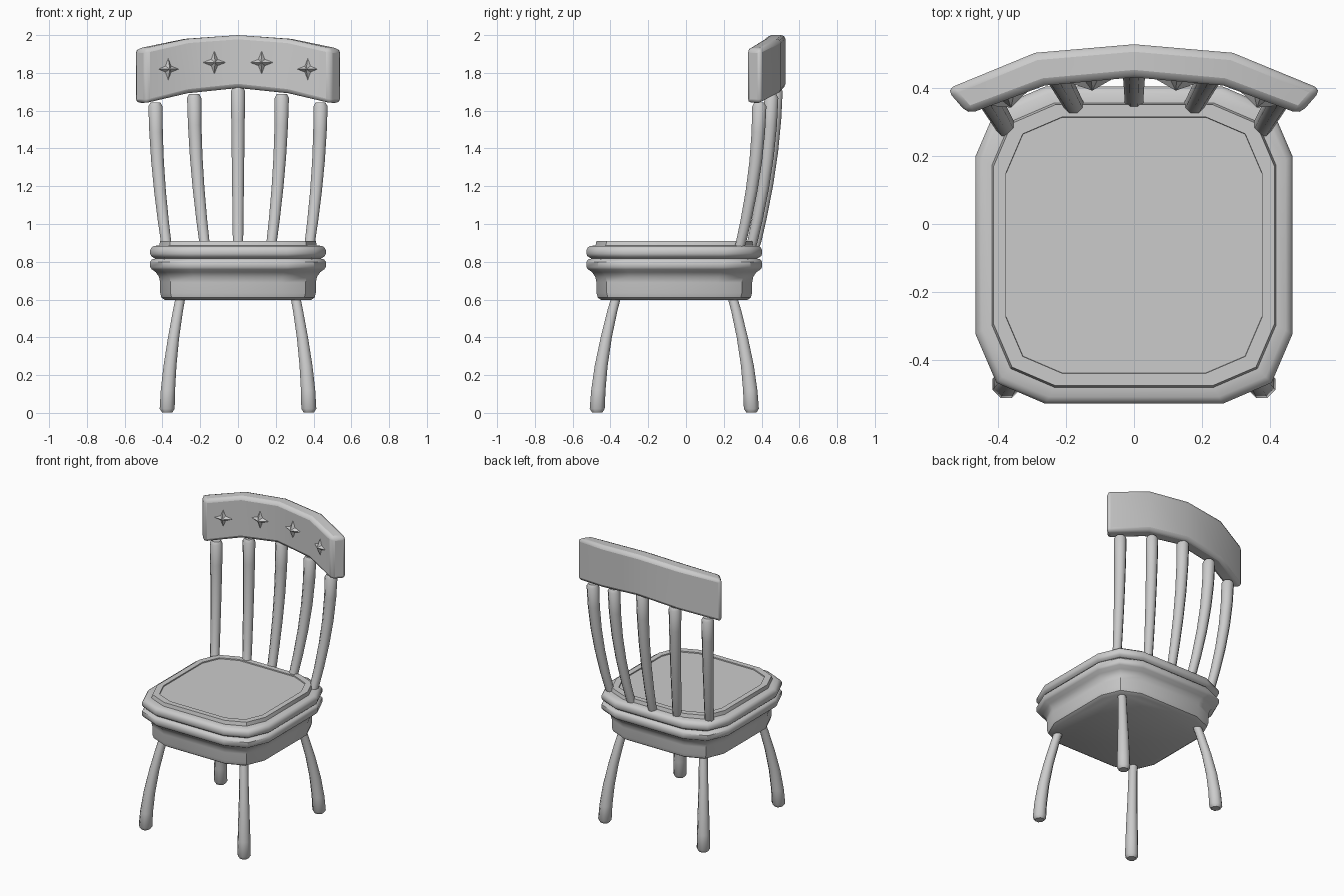
import bpy, bmesh, math
from mathutils import Vector, Matrix

if "Cube" in bpy.data.objects:
    bpy.data.objects.remove(bpy.data.objects["Cube"])


def finish(bm, name, angle=None):
    bmesh.ops.recalc_face_normals(bm, faces=bm.faces)
    mesh = bpy.data.meshes.new(name)
    bm.to_mesh(mesh)
    bm.free()
    ob = bpy.data.objects.new(name, mesh)
    bpy.context.collection.objects.link(ob)
    if angle:
        bpy.ops.object.select_all(action='DESELECT')
        bpy.context.view_layer.objects.active = ob
        ob.select_set(True)
        bpy.ops.object.shade_smooth_by_angle(angle=math.radians(angle))
    return ob


def loft(name, rings, angle):
    """Skin a list of equal-length point rings and cap both ends."""
    bm = bmesh.new()
    loops = [[bm.verts.new(p) for p in ring] for ring in rings]
    n = len(loops[0])
    for a, b in zip(loops, loops[1:]):
        for i in range(n):
            j = (i + 1) % n
            bm.faces.new((a[i], a[j], b[j], b[i]))
    bm.faces.new(loops[0])
    bm.faces.new(loops[-1])
    return finish(bm, name, angle)


def rod(name, stations, sides=8):
    """Bent round rod from (x, y, z, radius) stations."""
    rings = []
    for x, y, z, r in stations:
        rings.append([(x + r * math.cos(t), y + r * math.sin(t), z)
                      for t in (math.tau * (i + 0.5) / sides for i in range(sides))])
    return loft(name, rings, 50)


# Seat: chamfered square outline swept through a moulded profile
SEAT_Y = -0.062
corner = [(1, 0.56), (0.868, 0.868), (0.56, 1)]
outline = []
for k in range(4):
    rot = Matrix.Rotation(k * math.pi / 2, 2)
    outline += [rot @ Vector(p) for p in corner]


def seat_part(name, profile):
    return loft(name, [[(p.x * s, p.y * s + SEAT_Y, z) for p in outline]
                       for s, z in profile], 40)


seat_part("seat_base", [(0.385, 0.597), (0.405, 0.61), (0.412, 0.635), (0.412, 0.69),
                        (0.418, 0.72), (0.435, 0.745), (0.457, 0.76), (0.465, 0.772),
                        (0.465, 0.80), (0.455, 0.813), (0.43, 0.818)])
seat_part("seat_top", [(0.43, 0.814), (0.445, 0.82), (0.46, 0.83), (0.465, 0.842),
                       (0.465, 0.862), (0.458, 0.876), (0.445, 0.884), (0.417, 0.886),
                       (0.412, 0.91), (0.376, 0.91), (0.375, 0.903)])

# Legs, splayed outwards and thicker at the foot
for sx, side in ((-1, "left"), (1, "right")):
    for sy, end in ((-1, "front"), (1, "back")):
        path = [(0.375, 0.408, 0.003, 0.03), (0.375, 0.408, 0.022, 0.043),
                (0.371, 0.402, 0.12, 0.041), (0.36, 0.387, 0.25, 0.037),
                (0.341, 0.36, 0.40, 0.032), (0.318, 0.328, 0.54, 0.029),
                (0.301, 0.303, 0.63, 0.028)]
        rod(f"{end}_{side}_leg",
            [(sx * x, SEAT_Y + sy * y, z, r) for x, y, z, r in path])

# Back spindles: foot (x, y) and head (x, y, z)
spindles = [((0.375, 0.282), (0.437, 0.388, 1.642)),
            ((0.173, 0.342), (0.232, 0.451, 1.688)),
            ((0.0, 0.362), (0.0, 0.474, 1.725))]
bend = [(0, -0.05), (0.05, 0.08), (0.2, 0.33), (0.4, 0.61), (0.6, 0.82),
        (0.8, 0.95), (0.975, 1.0), (1, 1.0)]
for foot, head in spindles:
    for sx in ((-1, 1) if head[0] else (1,)):
        path = []
        for t, f in bend:
            z = 0.86 + t * (head[2] - 0.86)
            r = 0.029 if t == 1 else 0.029 + 0.012 * t
            path.append((sx * (foot[0] + f * (head[0] - foot[0])),
                         foot[1] + f * (head[1] - foot[1]), z, r))
        rod("back_spindle", path)

# Curved top rail: (front x, front y, back x, back y, bottom z, top z)
half = [(0.487, 0.322, 0.55, 0.395, 1.637, 1.928),
        (0.262, 0.406, 0.29, 0.502, 1.692, 1.98),
        (0.0, 0.43, 0.0, 0.527, 1.72, 2.0)]
stations = [(-a, b, -c, d, e, f) for a, b, c, d, e, f in half] + half[1::-1]
rail = loft("top_rail", [[(fx, fy, lo), (bx, by, lo), (bx, by, hi), (fx, fy, hi)]
                         for fx, fy, bx, by, lo, hi in stations], 35)
bevel = rail.modifiers.new("soft_edges", 'BEVEL')
bevel.width = 0.022
bevel.segments = 2
bevel.limit_method = 'ANGLE'
bevel.angle_limit = math.radians(50)

# Four-pointed stars on the rail front
for x, y, z, tilt in ((0.125, 0.419, 1.855, -5.5), (0.37, 0.368, 1.82, -19.5)):
    for sx in (-1, 1):
        bm = bmesh.new()
        tip = bm.verts.new((0, -0.028, 0))
        rim = []
        for i in range(8):
            r = 0.068 if i % 2 == 0 else 0.027
            a = i * math.pi / 4
            rim.append(bm.verts.new((r * math.cos(a), 0.003, r * math.sin(a))))
        for i in range(8):
            bm.faces.new((tip, rim[i], rim[(i + 1) % 8]))
        bm.faces.new(rim)
        star = finish(bm, "rail_star")
        star.location = (sx * x, y, z)
        star.rotation_euler.z = sx * math.radians(tilt)
